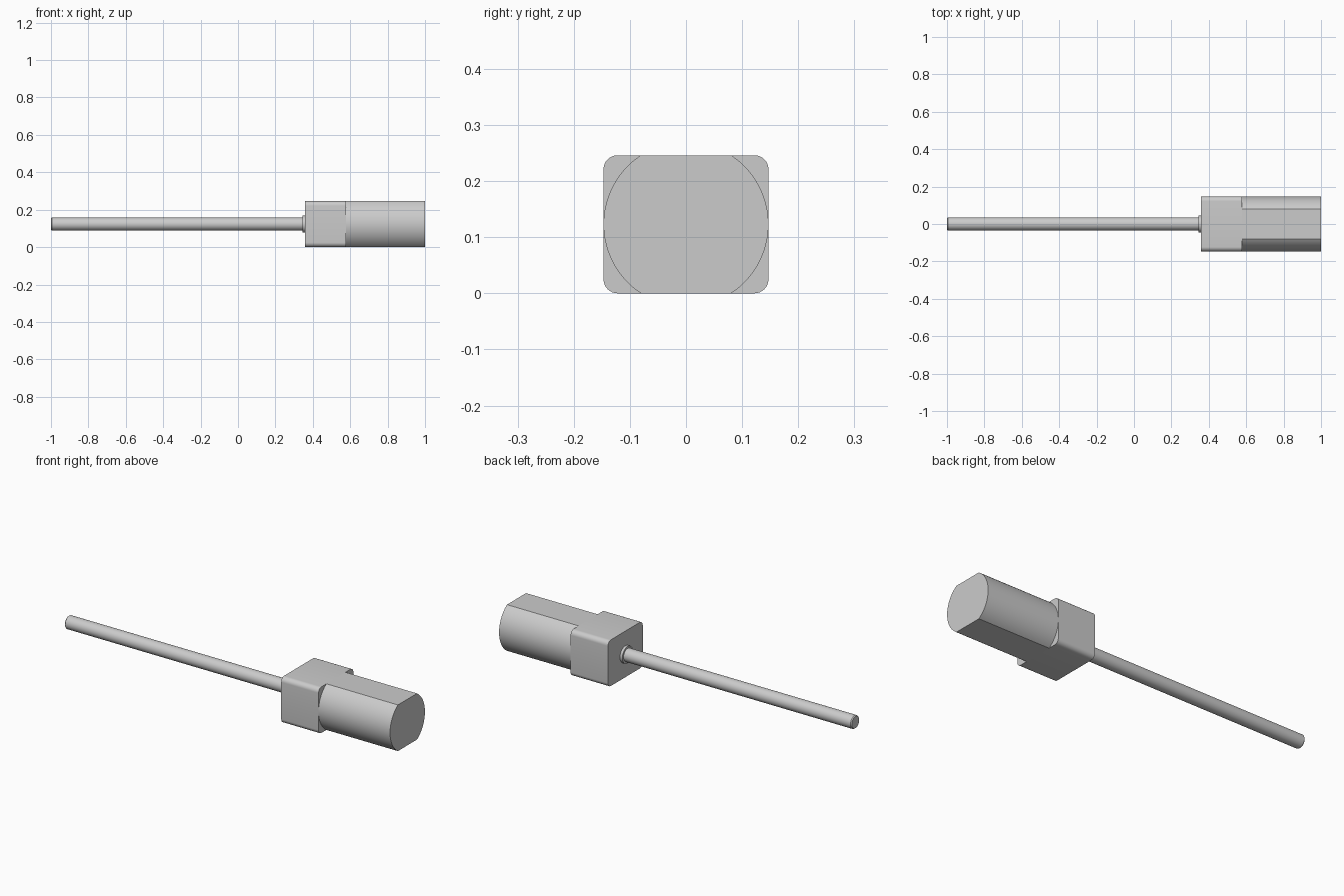
import bpy, bmesh
from math import sin, cos, pi, asin, radians

if "Cube" in bpy.data.objects:
    bpy.data.objects.remove(bpy.data.objects["Cube"])

H = 0.246          # body height
R = 0.147          # body half width
ZC = H / 2         # axis height


def arc(cy, cz, r, a0, a1, n):
    """Points of an arc in the y-z plane, relative to the axis."""
    return [(cy + r * cos(a0 + (a1 - a0) * i / n),
             cz + r * sin(a0 + (a1 - a0) * i / n)) for i in range(n + 1)]


def loft(name, sections):
    """Closed solid along x from (x, [(y, z), ...]) sections of equal size."""
    bm = bmesh.new()
    rings = [[bm.verts.new((x, y, z + ZC)) for y, z in pts] for x, pts in sections]
    for a, b in zip(rings, rings[1:]):
        for i in range(len(a)):
            j = (i + 1) % len(a)
            bm.faces.new((a[i], a[j], b[j], b[i]))
    bm.faces.new(rings[0])
    bm.faces.new(rings[-1])
    bmesh.ops.recalc_face_normals(bm, faces=bm.faces[:])
    mesh = bpy.data.meshes.new(name)
    bm.to_mesh(mesh)
    bm.free()
    obj = bpy.data.objects.new(name, mesh)
    bpy.context.collection.objects.link(obj)
    bpy.ops.object.select_all(action='DESELECT')
    obj.select_set(True)
    bpy.context.view_layer.objects.active = obj
    bpy.ops.object.shade_smooth_by_angle(angle=radians(30))
    return obj


def circle(r, n=48):
    return arc(0, 0, r, 0, 2 * pi, n)[:-1]


# Gearbox: block with four rounded long edges
c = 0.025
corners = [(1, 1), (-1, 1), (-1, -1), (1, -1)]
block = []
for k, (sy, sz) in enumerate(corners):
    block += arc(sy * (R - c), sz * (ZC - c), c, k * pi / 2, (k + 1) * pi / 2, 8)
loft("gearbox", [(0.358, block), (0.578, block)])

# Motor can: cylinder with flats on top and bottom
t = asin(ZC / R)
can = arc(0, 0, R, -t, t, 32) + arc(0, 0, R, pi - t, pi + t, 32)
loft("motor_can", [(0.578, can), (1.0, can)])

# Bearing boss around the shaft
loft("bearing_boss", [(0.344, circle(0.045)), (0.358, circle(0.045))])

# Output shaft with chamfered tip
loft("output_shaft", [(-1.0, circle(0.031)), (-0.995, circle(0.035)),
                      (0.344, circle(0.035))])
